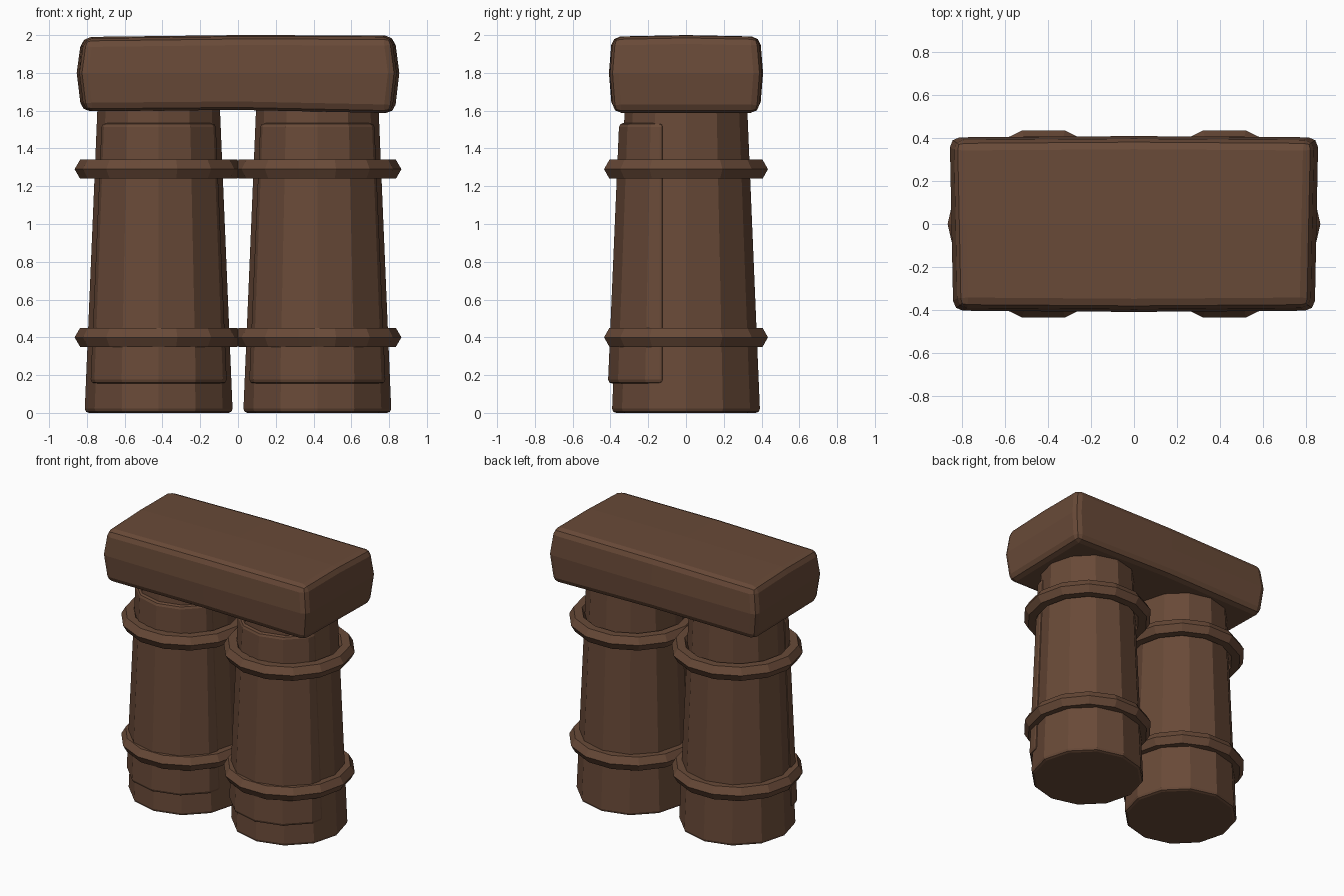
import bpy
import bmesh
from math import sin, cos, pi, radians

if "Cube" in bpy.data.objects:
    bpy.data.objects.remove(bpy.data.objects["Cube"])

brown = bpy.data.materials.new("warm brown")
brown.use_nodes = True
BROWN = (0.140, 0.068, 0.039, 1)
brown.diffuse_color = BROWN
shader = next(n for n in brown.node_tree.nodes if n.type == "BSDF_PRINCIPLED")
shader.inputs["Base Color"].default_value = BROWN
shader.inputs["Roughness"].default_value = 0.8

LEG_X = 0.42


def leg_radius(z):
    return 0.392 - 0.042 * z


def finish(bm, name, x=0.0, bevel=0.0, segments=1):
    bmesh.ops.recalc_face_normals(bm, faces=bm.faces[:])
    mesh = bpy.data.meshes.new(name)
    bm.to_mesh(mesh)
    bm.free()
    mesh.materials.append(brown)
    obj = bpy.data.objects.new(name, mesh)
    obj.location.x = x
    bpy.context.collection.objects.link(obj)
    if bevel:
        mod = obj.modifiers.new("soft edges", "BEVEL")
        mod.width = bevel
        mod.segments = segments
        mod.limit_method = "ANGLE"
        mod.angle_limit = radians(40)
    return obj


def loft(rings, closed=False):
    """Skin a list of point rings; cap the ends, or join last to first."""
    bm = bmesh.new()
    loops = [[bm.verts.new(p) for p in ring] for ring in rings]
    pairs = list(zip(loops, loops[1:]))
    if closed:
        pairs.append((loops[-1], loops[0]))
    else:
        bm.faces.new(loops[0])
        bm.faces.new(loops[-1])
    for a, b in pairs:
        for i in range(len(a)):
            j = (i + 1) % len(a)
            bm.faces.new((a[i], a[j], b[j], b[i]))
    return bm


def ring(radius, z, sides):
    return [(radius * cos(2 * pi * i / sides), radius * sin(2 * pi * i / sides), z)
            for i in range(sides)]


# Tapered twelve-sided leg
def make_leg(name, x):
    finish(loft([ring(leg_radius(z), z, 12) for z in (0, 1.66)]), name, x, 0.022, 2)


# Curved guard wrapped around the front of a leg
def make_guard(name, x):
    back, shift = -0.12, 0.02
    rings = []
    for z in (0.155, 1.535):
        r = leg_radius(z) * 1.02
        arc = [(r * cos(a), r * sin(a) - shift, z)
               for a in (radians(d) for d in range(210, 331, 30))]
        # The ends stop at a flat back plane
        t = (-back - shift) / (r * sin(radians(30)))
        end_x = r * (1 - t * (1 - cos(radians(30))))
        rings.append([(-end_x, back, z)] + arc + [(end_x, back, z)])
    finish(loft(rings), name, x, 0.022, 2)


# Hexagonal-section strap around a leg
def make_strap(name, x, z):
    major, minor = 0.387, 0.058
    section = [(major + minor * cos(k * pi / 3), z + minor * sin(k * pi / 3))
               for k in range(6)]
    finish(loft([ring(r, h, 14) for r, h in section], closed=True), name, x)


for side, sign in (("left", 1), ("right", -1)):
    x = sign * LEG_X
    make_leg(side + "_leg", x)
    make_guard(side + "_guard", x)
    make_strap(side + "_lower_strap", x, 0.4)
    make_strap(side + "_upper_strap", x, 1.29)

# Slightly swollen, uneven slab on top
bm = bmesh.new()
bmesh.ops.create_cube(bm, size=2)
bmesh.ops.subdivide_edges(bm, edges=bm.edges[:], cuts=1, use_grid_fill=True)
for v in bm.verts:
    px, py, pz = v.co
    mid_z = 1 - abs(pz)
    v.co.x = px * (0.822 + 0.025 * mid_z) + 0.008 * px * py
    v.co.y = py * (0.386 + 0.016 * mid_z + 0.006 * (1 - abs(px)))
    if pz > 0:
        v.co.z = 1.986 + 0.008 * (1 - abs(py)) + 0.006 * (1 - abs(px)) + 0.004 * px
    elif pz < 0:
        v.co.z = 1.592 + 0.012 * (1 - abs(px)) - 0.005 * px
    else:
        v.co.z = 1.8
finish(bm, "top_slab", 0, 0.045, 2)
